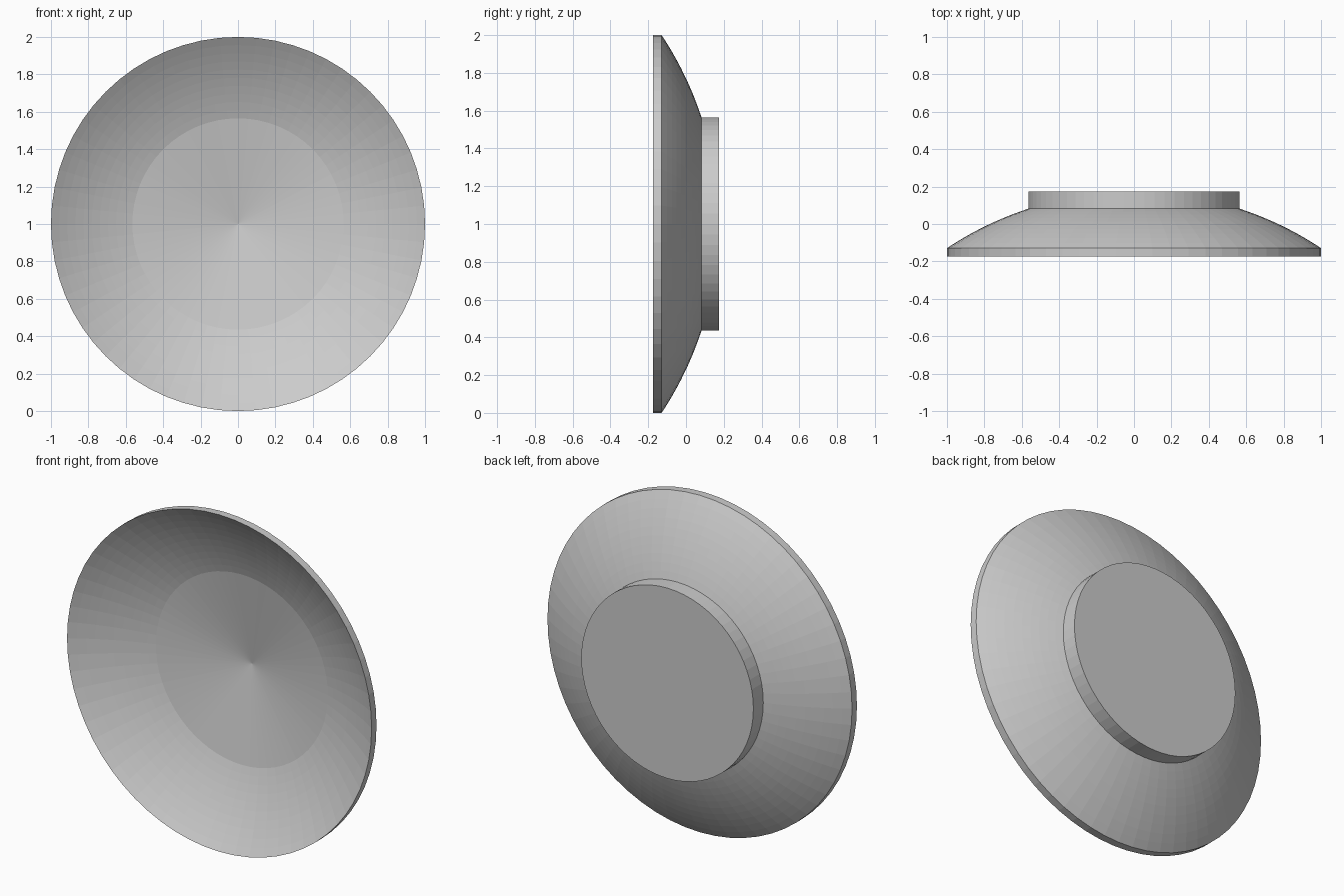
import bpy, bmesh
from math import pi, sqrt
from mathutils import Matrix, Vector

cube = bpy.data.objects.get("Cube")
if cube:
    bpy.data.objects.remove(cube)

SEGMENTS = 64
RIM_R, BASE_R = 1.0, 0.565      # rim and base radii
FRONT_Y, BACK_Y = -0.175, 0.175
THICK = 0.046                   # wall thickness at the rim
CURVE = 1.81                    # radius of the bowl's spherical curve
RINGS = 10

grey = bpy.data.materials.new("plain grey")
grey.use_nodes = True
colour = (0.6, 0.6, 0.6, 1)
grey.diffuse_color = colour
grey.node_tree.nodes["Principled BSDF"].inputs["Base Color"].default_value = colour


def lathe(name, profile):
    """Spin (radius, y) points about the horizontal axis through z = 1."""
    bm = bmesh.new()
    verts = [bm.verts.new((0, y, r)) for r, y in profile]
    edges = [bm.edges.new(pair) for pair in zip(verts, verts[1:])]
    bmesh.ops.spin(bm, geom=verts + edges, cent=(0, 0, 0), axis=(0, 1, 0),
                   angle=2 * pi, steps=SEGMENTS, use_merge=True)
    bmesh.ops.remove_doubles(bm, verts=bm.verts, dist=1e-4)
    bmesh.ops.translate(bm, verts=bm.verts, vec=(0, 0, 1))
    bmesh.ops.recalc_face_normals(bm, faces=bm.faces)
    # outward check: a face on the rear or rim must point away from the middle
    face = max(bm.faces, key=lambda f: f.calc_center_median().y
               + (f.calc_center_median() - Vector((0, 0, 1))).length)
    if face.normal.dot(face.calc_center_median() - Vector((0, 0, 1))) < 0:
        bmesh.ops.reverse_faces(bm, faces=bm.faces)
    mesh = bpy.data.meshes.new(name)
    bm.to_mesh(mesh)
    bm.free()
    mesh.materials.append(grey)
    obj = bpy.data.objects.new(name, mesh)
    bpy.context.collection.objects.link(obj)
    return obj


def bowl_y(r):
    """Depth of the hollow front face at radius r."""
    return FRONT_Y + sqrt(CURVE**2 - r * r) - sqrt(CURVE**2 - RIM_R**2)


# Dish: shallow cone in the centre, curved bowl, thin rim, curved rear
radii = [BASE_R + (RIM_R - BASE_R) * i / RINGS for i in range(RINGS + 1)]
front = [(0, bowl_y(0) + 0.005)] + [(r, bowl_y(r)) for r in radii]
rear = [(r, bowl_y(r) + THICK) for r in reversed(radii)]
lathe("dish", front + rear)

# Round base: wall and flat disc behind the dish
lathe("base", [(BASE_R, bowl_y(BASE_R) + THICK), (BASE_R, BACK_Y), (0, BACK_Y)])
